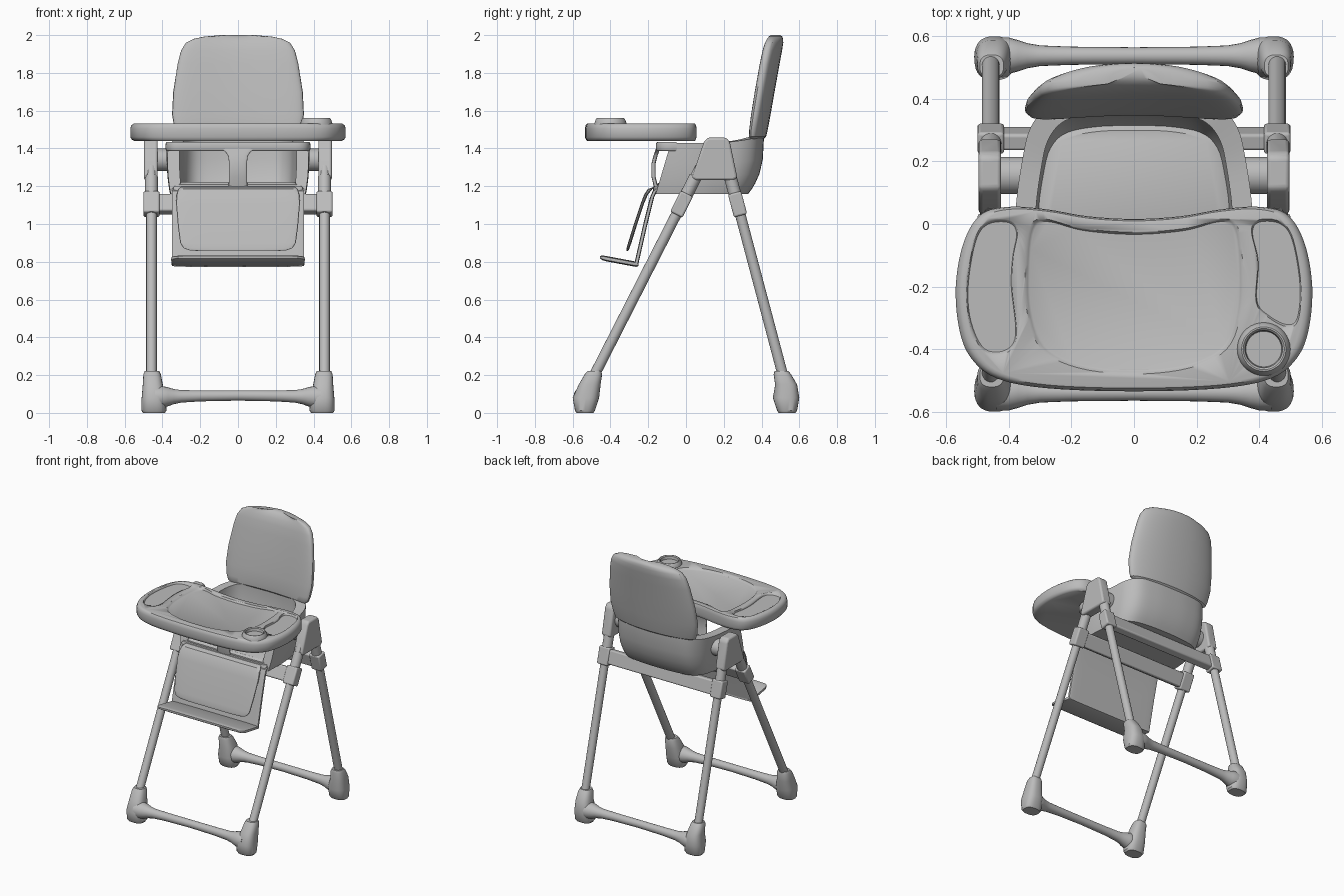
import bpy, bmesh
from math import sin, cos, pi, atan
from mathutils import Vector

if "Cube" in bpy.data.objects:
    bpy.data.objects.remove(bpy.data.objects["Cube"])

GREY = bpy.data.materials.new("plain grey")
GREY.use_nodes = True
GREY.diffuse_color = (0.5, 0.5, 0.5, 1)
GREY.node_tree.nodes["Principled BSDF"].inputs["Base Color"].default_value = (0.5, 0.5, 0.5, 1)
X, Y, Z = Vector((1, 0, 0)), Vector((0, 1, 0)), Vector((0, 0, 1))


def finish(name, bm, angle=0.6, bevel=0):
    bmesh.ops.recalc_face_normals(bm, faces=bm.faces)
    mesh = bpy.data.meshes.new(name)
    bm.to_mesh(mesh)
    bm.free()
    mesh.materials.append(GREY)
    obj = bpy.data.objects.new(name, mesh)
    bpy.context.collection.objects.link(obj)
    if bevel:
        mod = obj.modifiers.new("soft edges", 'BEVEL')
        mod.width, mod.segments = bevel, 3
    bpy.ops.object.select_all(action='DESELECT')
    obj.select_set(True)
    bpy.context.view_layer.objects.active = obj
    bpy.ops.object.shade_smooth_by_angle(angle=angle)
    return obj


def loft(name, rings, angle=0.6, bevel=0):
    """Skin a row of closed rings and cap both ends."""
    bm = bmesh.new()
    rows = [[bm.verts.new(p) for p in ring] for ring in rings]
    n = len(rows[0])
    for a, b in zip(rows, rows[1:]):
        for i in range(n):
            j = (i + 1) % n
            bm.faces.new((a[i], a[j], b[j], b[i]))
    bm.faces.new(rows[0])
    bm.faces.new(rows[-1])
    return finish(name, bm, angle, bevel)


def oval(c, u, v, a, b, e=2, n=32, bow=0):
    """Superellipse ring round c; bow bends its ends back along v."""
    ring = []
    for i in range(n):
        t = 2 * pi * i / n
        p, q = [abs(f) ** (2 / e) * (1 if f >= 0 else -1) for f in (cos(t), sin(t))]
        ring.append(Vector(c) + u * a * p + v * (b * q - bow * p * p))
    return ring


def smooth(pts, closed=True, steps=5):
    """Catmull-Rom curve through the points."""
    pts = [Vector(p) for p in pts]
    n = len(pts)
    pick = (lambda i: pts[i % n]) if closed else (lambda i: pts[max(0, min(n - 1, i))])
    out = []
    for i in range(n if closed else n - 1):
        a, b, c, d = (pick(i + k) for k in (-1, 0, 1, 2))
        for s in range(steps):
            t = s / steps
            out.append(0.5 * (2 * b + (c - a) * t + (2 * a - 5 * b + 4 * c - d) * t * t
                              + (3 * b - a - 3 * c + d) * t ** 3))
    return out if closed else out + [pts[-1]]


def mirror(half):
    """Close a half outline that starts and ends on x = 0."""
    return half + [(-p[0],) + tuple(p[1:]) for p in half[-2:0:-1]]


def plan(outline, z, s=1.0):
    mid = sum(outline, Vector((0, 0))) / len(outline)
    return [(*(mid + (p - mid) * s), z) for p in outline]


def rod(name, a, b, r, n=20):
    a, b = Vector(a), Vector(b)
    d = (b - a).normalized()
    u = d.orthogonal().normalized()
    return loft(name, [oval(p, u, d.cross(u), r, r, n=n) for p in (a, b)])


def box(name, c, size, tilt=0, bevel=0.01):
    h = [s / 2 for s in size]
    up, out = Z * cos(tilt) + Y * sin(tilt), Y * cos(tilt) - Z * sin(tilt)
    corners = ((-1, -1), (1, -1), (1, 1), (-1, 1))
    return loft(name, [[Vector(c) + X * h[0] * i + out * h[1] * j + up * h[2] * k
                        for i, j in corners] for k in (-1, 1)], bevel=bevel)


# Legs, feet, lower bars and upper bands
FOOT = [(0, .445, .535, .058, .045), (.012, .445, .535, .066, .053), (.08, .446, .53, .064, .07),
        (.15, .451, .51, .053, .058), (.205, .455, .49, .046, .046), (.222, .455, .485, .038, .036)]
for end, sy, foot_y, slope in (("front", -1, -.48, .51), ("rear", 1, .51, -.265)):
    leg_y = lambda z: foot_y + slope * (z - .21)
    tilt = atan(slope)
    for side, sx in (("left", 1), ("right", -1)):
        at = lambda z: (sx * .458, leg_y(z), z)
        rod(f"{end}_{side}_leg", at(.15), at(1.3), .028)
        rod(f"{end}_{side}_sleeve", at(1.05), at(1.25), .034)
        shift = .02 if sy > 0 else 0
        loft(f"{end}_{side}_foot",
             [oval((sx * x, sy * (y + shift * (z > .1)), z), X, Y, a, b, 2.6)
              for z, x, y, a, b in FOOT])
        box(f"{end}_{side}_clamp", at(1.105), (.085, .072, .125), tilt)
    flare = [(.44, .058), (.4, .058), (.37, .05), (.34, .04), (.3, .033), (.2, .029), (0, .027)]
    flare += [(-x, r) for x, r in flare[-2::-1]]
    loft(f"{end}_floor_bar", [oval((x, sy * .538, .092 - .05 * x * x), Y, Z, r, r, n=20)
                              for x, r in flare])
    box(f"{end}_band", (0, leg_y(1.105), 1.105), (.9, .055, .1), tilt)

# Side hubs joining the legs to the seat
HUB = [(.03, 1.245), (.05, 1.232), (.25, 1.232), (.272, 1.245), (.232, 1.435),
       (.212, 1.457), (.115, 1.457), (.095, 1.435)]
for side, sx in (("left", 1), ("right", -1)):
    loft(f"{side}_hub", [[(sx * x, y, z) for y, z in HUB] for x in (.425, .497)], bevel=.014)
    rod(f"{side}_pivot", (sx * .33, .155, 1.34), (sx * .44, .155, 1.34), .06)

# Seat shell: a wall wrapped round the sides and back
half = [(0, .412, 1.465), (.14, .406, 1.465), (.265, .38, 1.46), (.33, .31, 1.445),
        (.358, .2, 1.432), (.378, .05, 1.43), (.375, -.08, 1.43)]
path = smooth([(-x, y, z) for x, y, z in half[:0:-1]] + half, closed=False)


def shell_point(p, t, inner=False):
    x, y, top = p
    z = 1.16 + (top - 1.16) * t
    grow = 1 - .2 * (1 - t) ** 3
    x *= 1 - .05 * (1 - t) ** 3
    y = y * grow if y > 0 else y
    y -= .08 * (1 - t) * max(0, min(1, (.1 - y) / .18))
    return (x * .83, y * .87 if y > 0 else y, z) if inner else (x, y, z)


levels = (0, .08, .18, .35, .6, .93, 1)
wall = [[shell_point(p, t) for t in levels] +
        [shell_point(p, t, True) for t in levels[::-1]] for p in path]
loft("seat_shell", wall, .8)

# Seat floor and cushion
floor = smooth(mirror([(0, .335), (.14, .33), (.25, .305), (.315, .25), (.345, .1), (.355, -.08),
                       (.345, -.15), (.3, -.172), (0, -.175)]))
loft("seat_floor", [plan(floor, 1.16, .97), plan(floor, 1.17), plan(floor, 1.19),
                    plan(floor, 1.2, .98)])
loft("seat_cushion", [plan(floor, 1.19, .92), plan(floor, 1.21, .92), plan(floor, 1.222, .86)])

# Front guard bar and centre post
guard = smooth(mirror([(0, -.158), (.27, -.158), (.345, -.15), (.375, -.12), (.378, -.06)])[:5]
               and [(-.365, -.05), (-.365, -.1), (-.335, -.138), (-.25, -.143), (0, -.143),
                    (.25, -.143), (.335, -.138), (.365, -.1), (.365, -.05)], closed=False)
rings = []
for i, p in enumerate(guard):
    d = guard[min(i + 1, len(guard) - 1)] - guard[max(i - 1, 0)]
    rings.append(oval((p.x, p.y, 1.41), Vector((-d.y, d.x, 0)).normalized(), Z, .016, .024, 4, 16))
loft("guard_bar", rings)
loft("centre_post", [oval((0, y, z), X, Y, w, .011, 4) for z, y, w in
                     ((1.18, -.155, .05), (1.25, -.172, .048), (1.32, -.172, .047),
                      (1.36, -.162, .052), (1.38, -.155, .065), (1.4, -.148, .095))])

# Backrest
BACK = [(1.45, .30, .385, .025), (1.462, .322, .386, .038), (1.5, .336, .39, .043),
        (1.58, .349, .402, .046), (1.7, .343, .422, .047), (1.85, .319, .449, .047),
        (1.92, .301, .463, .046), (1.96, .275, .473, .042), (1.98, .235, .479, .035),
        (1.992, .18, .483, .027), (2.0, .09, .486, .014)]
loft("backrest", [oval((0, y, z), X, Y, w, b, 2.8, 48, .035) for z, w, y, b in BACK])

# Calf panel, its pad and the footrest
loft("calf_panel", [oval((0, y, z), X, Y, .35, .011, 8) for y, z in
                    ((-.265, .78), (-.215, 1.0), (-.18, 1.14), (-.165, 1.175), (-.14, 1.19))])
loft("calf_pad", [oval((0, y, z), X, Y, w, b, 5) for y, z, w, b in
                  ((-.312, .857, .2, .004), (-.31, .86, .255, .006), (-.307, .872, .288, .008),
                   (-.298, .9, .306, .009), (-.27, .99, .318, .009), (-.23, 1.11, .328, .009),
                   (-.212, 1.155, .325, .01), (-.19, 1.185, .315, .012), (-.16, 1.197, .3, .01))])
loft("footrest", [oval((0, y, z), X, Z, w, b, 6) for y, z, w, b in
                  ((-.252, .785, .345, .008), (-.265, .787, .352, .014), (-.42, .816, .354, .014),
                   (-.442, .821, .345, .013), (-.455, .824, .325, .007))])

# Tray with three shallow recesses
outline = smooth(mirror([(0, .016), (.15, .025), (.28, .047), (.4, .055), (.49, .03), (.545, -.06),
                         (.57, -.2), (.558, -.34), (.52, -.43), (.44, -.493), (.28, -.525),
                         (0, -.535)]))
tray = loft("tray", [plan(outline, z, s) for z, s in
                     ((1.44, .965), (1.447, .985), (1.46, 1), (1.505, 1), (1.522, .99),
                      (1.531, .97), (1.533, .95))])
MAIN = [(0, -.025), (.17, -.012), (.29, .018), (.335, -.01), (.35, -.13), (.345, -.28),
        (.3, -.4), (.18, -.462), (0, -.482)]
LEFT = [(.4, .015), (.47, .008), (.51, -.05), (.535, -.2), (.525, -.31), (.49, -.33),
        (.43, -.3), (.39, -.25), (.395, -.12), (.375, -.02)]
RIGHT = [(-.4, .015), (-.47, .008), (-.51, -.05), (-.535, -.2), (-.525, -.32), (-.48, -.41),
         (-.41, -.415), (-.375, -.36), (-.39, -.2), (-.385, -.1), (-.372, -.02)]
for pts in (mirror(MAIN), LEFT, RIGHT):
    shape = smooth(pts)
    cutter = loft("recess_cutter", [plan(shape, z, s) for z, s in
                                    ((1.52, .95), (1.524, .97), (1.54, 1.01))])
    cutter.hide_render = True
    bpy.context.view_layer.objects.active = tray
    mod = tray.modifiers.new("recess", 'BOOLEAN')
    mod.operation, mod.object, mod.solver = 'DIFFERENCE', cutter, 'EXACT'
    bpy.ops.object.modifier_apply(modifier=mod.name)
    bpy.data.objects.remove(cutter)

# Cup holder
loft("cup_holder", [oval((.415, -.4, z), X, Y, r, r, n=36) for z, r in
                    ((1.51, .088), (1.533, .085), (1.553, .078), (1.562, .071), (1.562, .066),
                     (1.556, .06), (1.537, .057))])
